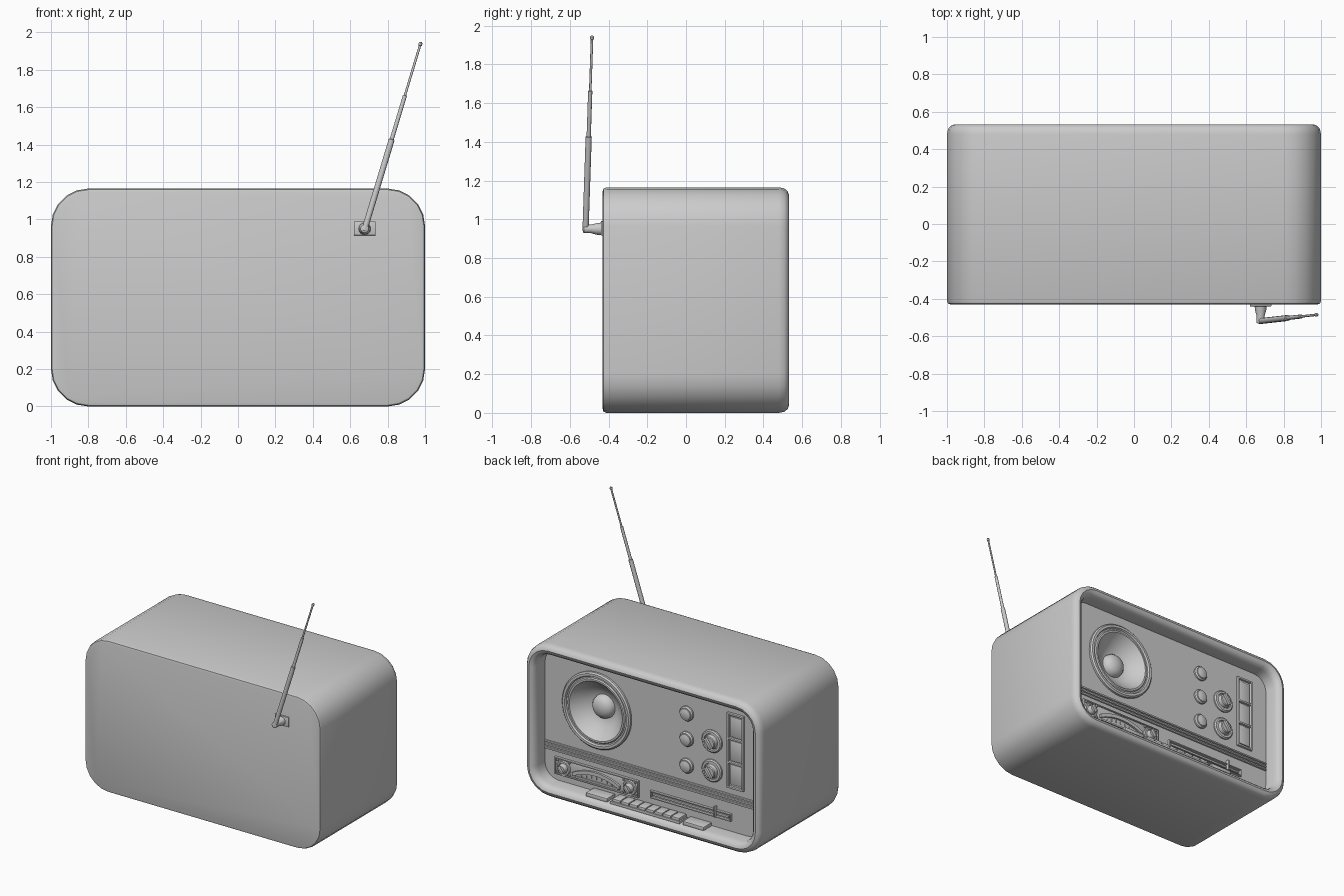
import bpy, bmesh, math
from mathutils import Vector

if "Cube" in bpy.data.objects:
    bpy.data.objects.remove(bpy.data.objects["Cube"])

PY = 0.40   # depth of the control panel (radio face looks to +y)
H = 1.165   # cabinet height


def finish(bm, name, angle=35):
    bmesh.ops.recalc_face_normals(bm, faces=bm.faces)
    me = bpy.data.meshes.new(name)
    bm.to_mesh(me)
    bm.free()
    ob = bpy.data.objects.new(name, me)
    bpy.context.collection.objects.link(ob)
    bpy.ops.object.select_all(action='DESELECT')
    ob.select_set(True)
    bpy.context.view_layer.objects.active = ob
    bpy.ops.object.shade_smooth_by_angle(angle=math.radians(angle))
    return ob


def rounded_rect(inset, y, seg=5):
    r = max(0.2 - inset, 0.02)
    pts = []
    for k, (sx, sz) in enumerate([(1, 1), (-1, 1), (-1, -1), (1, -1)]):
        cx = sx * (1 - inset - r)
        cz = H / 2 + sz * (H / 2 - inset - r)
        for i in range(seg + 1):
            a = math.pi / 2 * (k + i / seg)
            pts.append((cx + r * math.cos(a), y, cz + r * math.sin(a)))
    return pts


def skin(bm, loops):
    rings = [[bm.verts.new(p) for p in lp] for lp in loops]
    for a, b in zip(rings, rings[1:]):
        n = len(a)
        for i in range(n):
            bm.faces.new((a[i], a[(i + 1) % n], b[(i + 1) % n], b[i]))
    return rings


def lathe(name, x, z, profile, y=PY, seg=32):
    """Revolve (radius, depth) points around an axis along y."""
    bm = bmesh.new()
    loops = [[(x + r * math.cos(2 * math.pi * i / seg), y + d,
               z + r * math.sin(2 * math.pi * i / seg)) for i in range(seg)]
             for r, d in profile]
    rings = skin(bm, loops)
    bm.faces.new(rings[-1])
    return finish(bm, name)


def box(name, x0, x1, y0, y1, z0, z1, bevel=0.004):
    bm = bmesh.new()
    bmesh.ops.create_cube(bm, size=1)
    for v in bm.verts:
        v.co = Vector(((x0 + x1) / 2 + v.co.x * (x1 - x0),
                       (y0 + y1) / 2 + v.co.y * (y1 - y0),
                       (z0 + z1) / 2 + v.co.z * (z1 - z0)))
    if bevel:
        bmesh.ops.bevel(bm, geom=bm.edges[:], offset=bevel, segments=2,
                        profile=0.5, affect='EDGES')
    return finish(bm, name)


def frame(name, x0, x1, z0, z1, t, d):
    box(name + "_top", x0, x1, PY - .01, PY + d, z1 - t, z1, .002)
    box(name + "_bottom", x0, x1, PY - .01, PY + d, z0, z0 + t, .002)
    box(name + "_left", x0, x0 + t, PY - .01, PY + d, z0, z1, .002)
    box(name + "_right", x1 - t, x1, PY - .01, PY + d, z0, z1, .002)


# Cabinet: back, walls, rounded rim and inner wall
bm = bmesh.new()
steps = [(.02, -.43), (.006, -.426), (0, -.41), (0, .48), (.006, .508), (.02, .525),
         (.04, .532), (.06, .525), (.075, .508), (.083, .48), (.085, PY - .01)]
rings = skin(bm, [rounded_rect(i, y) for i, y in steps])
bm.faces.new(rings[0])
finish(bm, "cabinet")

# Control panel with a round speaker hole
SX, SZ = 0.47, 0.71
bm = bmesh.new()
hole = [(SX + .25 * math.cos(math.tau * i / 32), PY, SZ + .25 * math.sin(math.tau * i / 32))
        for i in range(32)]
edges = []
for pts in (rounded_rect(.083, PY), hole):
    vs = [bm.verts.new(p) for p in pts]
    edges += [bm.edges.new((vs[i], vs[(i + 1) % len(vs)])) for i in range(len(vs))]
bmesh.ops.triangle_fill(bm, edges=edges, use_beauty=True, normal=(0, 1, 0))
finish(bm, "control_panel")

# Speaker
lathe("speaker_ring", SX, SZ, [(.29, 0), (.29, .015), (.28, .025), (.262, .025), (.255, .012),
      (.245, .012), (.238, .02), (.225, .02), (.212, .005), (.19, -.02), (.14, -.06),
      (.09, -.085)], seg=48)
lathe("speaker_dome", SX, SZ, [(.09, -.085), (.085, -.06), (.07, -.04), (.045, -.027),
      (.02, -.021), (.004, -.02)])

# Round push buttons
for i, z in enumerate((.89, .695, .49)):
    lathe(f"round_button_{i}", -.29, z, [(.056, 0), (.056, .012), (.048, .022), (.044, .022),
          (.042, .026), (.025, .032), (.004, .034)])


def knob(name, x, z, r):
    lathe(name, x, z, [(r, 0), (r, .01), (r * .9, .018), (r * .72, .018), (r * .68, .01),
          (r * .6, .012), (r * .55, .04), (r * .48, .046), (r * .1, .046)])
    g = box(name + "_grip", -r * .13, r * .13, .03, .065, -r * .52, r * .52)
    g.location = (x, PY, z)
    g.rotation_euler.y = math.radians(35)


# Rotary knobs
for i, z in enumerate((.735, .51)):
    knob(f"rotary_knob_{i}", -.505, z, .085)

# Column of display windows
frame("window_column", -.775, -.635, .42, .995, .014, .018)
for i in range(3):
    z0 = .434 + i * .183
    box(f"window_{i}", -.755, -.655, PY - .01, PY + .008, z0 + .012, z0 + .168)
    if i:
        box(f"window_divider_{i}", -.775, -.635, PY - .01, PY + .018, z0 - .008, z0 + .006, .002)

# Trim strips across the panel
for i in range(3):
    z = .305 + i * .026
    box(f"trim_strip_{i}", -.912, .912, PY - .01, PY + .012, z, z + .013, .003)

# Tuner block with two knobs, an arched dial and corner screws
box("tuner_plate", .115, .825, PY - .01, PY + .008, .135, .265, .003)
frame("tuner_frame", .115, .825, .135, .265, .009, .018)
for i, x in enumerate((.19, .75)):
    knob(f"tuner_knob_{i}", x, .195, .058)
    for j, dx in enumerate((-.05, .05)):
        for k, z in enumerate((.153, .247)):
            lathe(f"tuner_screw_{i}{j}{k}", x + dx, z,
                  [(.009, .005), (.009, .016), (.006, .02), (.001, .021)], seg=10)
bm = bmesh.new()
arc = []
for i in range(17):
    t = i / 8 - 1
    x, z = .47 + .2 * t, .225 - .05 * t * t
    arc.append([(x, PY, z - .014), (x, PY + .024, z - .014),
                (x, PY + .024, z + .014), (x, PY, z + .014)])
rings = skin(bm, arc)
bm.faces.new(rings[0])
bm.faces.new(rings[-1])
finish(bm, "dial_arch")
box("dial_base", .29, .65, PY, PY + .016, .148, .162, .002)
for i in range(9):
    t = i / 4 - 1
    x, z = .47 + .17 * t, .2 - .04 * t * t
    box(f"dial_tick_{i}", x - .003, x + .003, PY, PY + .014, z - .018, z, 0)

# Frequency slider
frame("slider_frame", -.67, .015, .165, .222, .009, .018)
box("slider_bar", -.65, -.005, PY - .01, PY + .012, .186, .202, .003)
box("slider_pointer", -.545, -.533, PY, PY + .03, .17, .25, .002)

# Piano keys along the lower edge
for s, side in ((1, "left"), (-1, "right")):
    x0, x1 = sorted((s * .32, s * .5))
    box(f"wide_key_{side}", x0, x1, PY, .5, .08, .11, .006)
box("key_base", -.295, .295, PY, .5, .078, .098, .004)
for i in range(8):
    x = -.285 + i * .0715
    box(f"key_{i}", x, x + .066, PY, .492, .09, .118, .005)

# Antenna: plate, stub and telescopic rod
box("antenna_plate", .62, .735, -.44, -.425, .915, .99, .002)
lathe("antenna_stub", .677, .95, [(.034, .005), (.03, -.03), (.022, -.06), (.022, -.098),
      (.015, -.102), (.002, -.102)], y=-.43, seg=16)
a, b = Vector((.675, -.519, .94)), Vector((.977, -.485, 1.943))
rot = (b - a).to_track_quat('Z', 'Y')
bm = bmesh.new()
prof = [(.004, -.004), (.016, 0), (.016, .485), (.011, .487), (.011, .72), (.0065, .722),
        (.0065, .985), (.01, .988), (.01, 1), (.004, 1.006)]
rings = skin(bm, [[a + (b - a) * t + rot @ Vector((r * math.cos(math.tau * i / 12),
                   r * math.sin(math.tau * i / 12), 0)) for i in range(12)] for r, t in prof])
bm.faces.new(rings[0])
bm.faces.new(rings[-1])
finish(bm, "antenna_rod")
